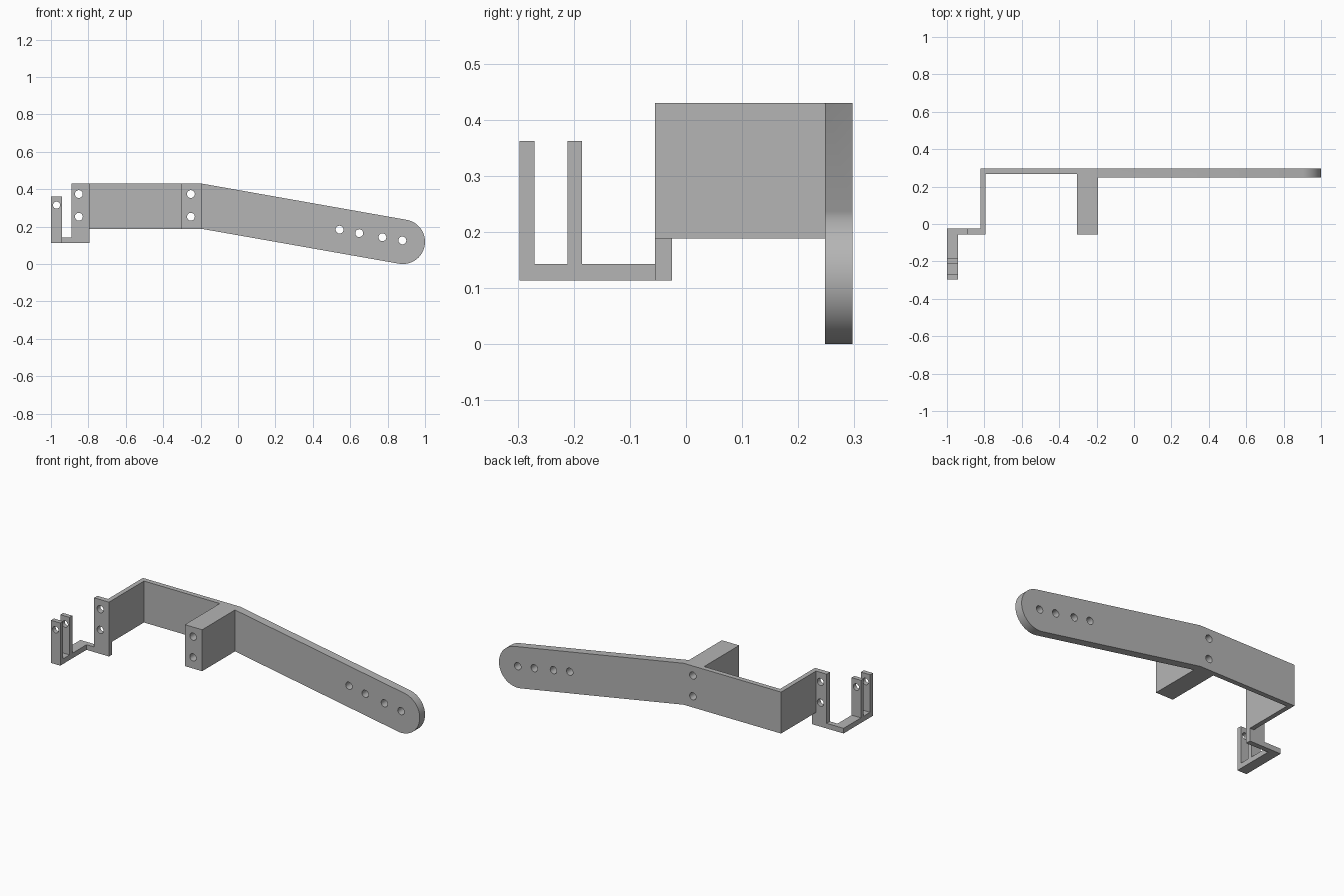
import bpy
import bmesh
from math import sin, cos, radians
from mathutils import Vector

if "Cube" in bpy.data.objects:
    bpy.data.objects.remove(bpy.data.objects["Cube"], do_unlink=True)

grey = bpy.data.materials.new("plain grey")
grey.use_nodes = True
GREY = (0.46, 0.46, 0.46, 1)
grey.diffuse_color = GREY
grey.node_tree.nodes["Principled BSDF"].inputs["Base Color"].default_value = GREY


def prism(name, points, depth):
    """Extrude a closed flat outline along the depth vector."""
    bm = bmesh.new()
    face = bm.faces.new([bm.verts.new(p) for p in points])
    out = bmesh.ops.extrude_face_region(bm, geom=[face])
    moved = [v for v in out["geom"] if isinstance(v, bmesh.types.BMVert)]
    bmesh.ops.translate(bm, verts=moved, vec=Vector(depth))
    bmesh.ops.recalc_face_normals(bm, faces=bm.faces)
    mesh = bpy.data.meshes.new(name)
    bm.to_mesh(mesh)
    bm.free()
    mesh.materials.append(grey)
    obj = bpy.data.objects.new(name, mesh)
    bpy.context.collection.objects.link(obj)
    return obj


def hole(x, z, r, y0, y1):
    """Round cutter running along y."""
    ring = [(x + r * cos(radians(a)), y0, z + r * sin(radians(a))) for a in range(0, 360, 15)]
    return prism("hole_cutter", ring, (0, y1 - y0, 0))


def combine(target, other, operation):
    """Apply a boolean and drop the helper."""
    other.hide_render = True
    mod = target.modifiers.new("combine", "BOOLEAN")
    mod.operation = operation
    mod.solver = "EXACT"
    mod.object = other
    bpy.context.view_layer.objects.active = target
    bpy.ops.object.modifier_apply(modifier=mod.name)
    bpy.data.objects.remove(other, do_unlink=True)


FRONT, BACK = -0.055, 0.297
LOW, HIGH, BASE = 0.188, 0.43, 0.113
WALL, KNEE = -0.795, -0.193

# Frame: side wall, back plate and mounting block as one plan outline
plan = [(-0.822, FRONT), (WALL, FRONT), (WALL, 0.268), (-0.305, 0.268),
        (-0.305, FRONT), (KNEE, FRONT), (KNEE, BACK), (-0.822, BACK)]
bracket = prism("bracket", [(x, y, LOW) for x, y in plan], (0, 0, HIGH - LOW))

# Sloping arm with a round end
cx, r, tilt = 0.881, 0.119, 10
arc = [(cx + r * cos(radians(a)), r + r * sin(radians(a)))
       for a in range(90 - tilt, -91 - tilt, -5)]
side = [(-0.25, LOW), (-0.25, HIGH), (KNEE, HIGH)] + arc + [(KNEE, LOW)]
arm = prism("arm", [(x, 0.248, z) for x, z in side], (0, BACK - 0.248, 0))

# Front tab with a foot reaching out to the fork
outline = [(-1, BASE), (WALL, BASE), (WALL, HIGH), (-0.891, HIGH), (-0.891, 0.143), (-1, 0.143)]
tab = prism("tab", [(x, FRONT, z) for x, z in outline], (0, 0.03, 0))

# Two-pronged fork
prongs = [(FRONT, BASE), (FRONT, 0.143), (-0.185, 0.143), (-0.185, 0.362), (-0.211, 0.362),
          (-0.211, 0.143), (-0.27, 0.143), (-0.27, 0.362), (-0.297, 0.362), (-0.297, BASE)]
prongs = [(-0.04, BASE), (-0.04, 0.143)] + prongs[2:]
fork = prism("fork", [(-1, y, z) for y, z in prongs], (0.06, 0, 0))

for part in (arm, tab, fork):
    combine(bracket, part, "UNION")

# Screw holes in the tab, block, fork and arm
holes = [(x, z, 0.021, -0.1, 0.4 if x > -0.5 else 0)
         for x in (-0.851, -0.252) for z in (0.374, 0.253)]
holes.append((-0.97, 0.315, 0.019, -0.4, -0.1))
holes += [(x, z, 0.021, 0.2, 0.4)
          for x, z in ((0.543, 0.184), (0.648, 0.165), (0.772, 0.143), (0.879, 0.126))]
for h in holes:
    combine(bracket, hole(*h), "DIFFERENCE")

# Smooth the round end and hole walls, keep the edges crisp
bpy.ops.object.select_all(action="DESELECT")
bracket.select_set(True)
bpy.context.view_layer.objects.active = bracket
bpy.ops.object.shade_smooth_by_angle(angle=radians(25))
